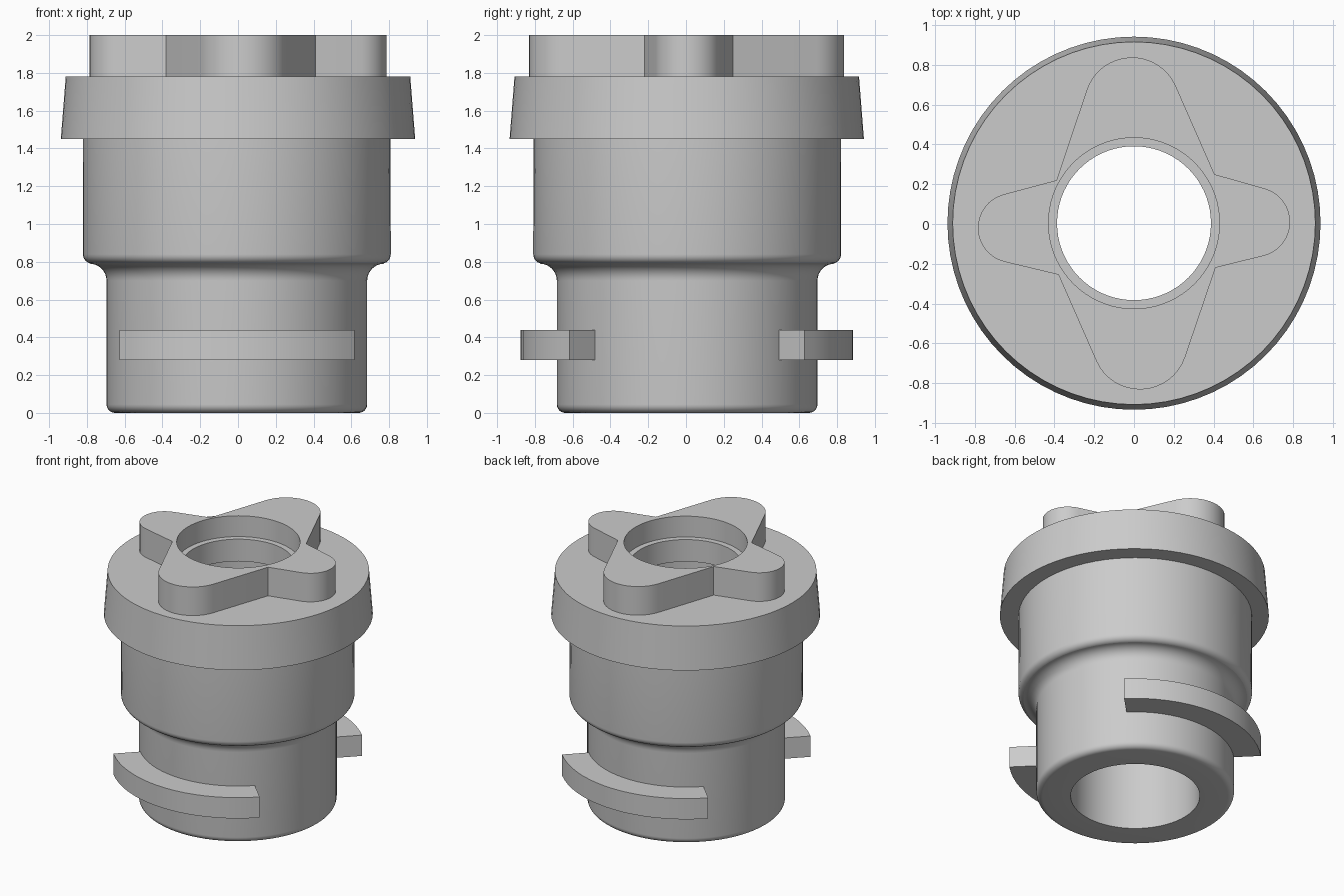
import bpy, bmesh
from math import sin, cos, pi, acos, atan2, hypot, radians

cube = bpy.data.objects.get("Cube")
if cube:
    bpy.data.objects.remove(cube, do_unlink=True)

grey = bpy.data.materials.new("plain grey")
grey.use_nodes = True
grey.diffuse_color = (0.6, 0.6, 0.6, 1)
grey.node_tree.nodes["Principled BSDF"].inputs["Base Color"].default_value = (0.6, 0.6, 0.6, 1)

SEGMENTS = 72


def arc(cx, cy, r, a0, a1, n):
    """Points along an arc, angles in radians."""
    return [(cx + r * cos(a0 + (a1 - a0) * i / n),
             cy + r * sin(a0 + (a1 - a0) * i / n)) for i in range(n + 1)]


def finish(name, bm, location=(0, 0, 0)):
    bmesh.ops.recalc_face_normals(bm, faces=bm.faces)
    mesh = bpy.data.meshes.new(name)
    bm.to_mesh(mesh)
    bm.free()
    mesh.materials.append(grey)
    ob = bpy.data.objects.new(name, mesh)
    ob.location = location
    bpy.context.collection.objects.link(ob)
    bpy.ops.object.select_all(action='DESELECT')
    ob.select_set(True)
    bpy.context.view_layer.objects.active = ob
    bpy.ops.object.shade_smooth_by_angle(angle=radians(32))
    return ob


def add_loop(bm, points):
    verts = [bm.verts.new(p) for p in points]
    return [bm.edges.new((verts[i - 1], verts[i])) for i in range(len(verts))]


def lathe(name, profile, location=(0, 0, 0)):
    """Revolve a closed (radius, height) profile around z."""
    bm = bmesh.new()
    edges = add_loop(bm, [(r, 0, z) for r, z in profile])
    bmesh.ops.spin(bm, geom=bm.verts[:] + edges, cent=(0, 0, 0), axis=(0, 0, 1),
                   angle=2 * pi, steps=SEGMENTS, use_merge=True)
    bmesh.ops.remove_doubles(bm, verts=bm.verts, dist=1e-5)
    return finish(name, bm, location)


def prism(name, loops, z0, z1, location=(0, 0, 0)):
    """Extrude an outline, with optional inner holes, from z0 to z1."""
    bm = bmesh.new()
    edges = []
    for loop in loops:
        edges += add_loop(bm, [(x, y, z0) for x, y in loop])
    bmesh.ops.triangle_fill(bm, edges=edges, use_beauty=True)
    top = bmesh.ops.extrude_face_region(bm, geom=bm.faces[:], use_keep_orig=True)
    for v in top["geom"]:
        if isinstance(v, bmesh.types.BMVert):
            v.co.z = z1
    return finish(name, bm, location)


# Stepped shaft with rounded shoulder and straight bore
shaft = [(0.45, 1.67), (0.45, 0)]
shaft += arc(0.645, 0.045, 0.045, -pi / 2, 0, 6)
shaft += arc(0.78, 0.70, 0.09, pi, pi / 2, 8)
shaft += arc(0.765, 0.84, 0.05, -pi / 2, 0, 6)
shaft += [(0.813, 1.6)]
lathe("stepped_shaft", shaft, (-0.006, 0.006, 0))

# Tapered flange with the inner lip of the opening
lathe("tapered_flange", [(0.47, 1.45), (0.938, 1.45), (0.912, 1.78), (0.43, 1.78),
                         (0.43, 1.84), (0.387, 1.84), (0.387, 1.67), (0.47, 1.67)],
      (0, 0.004, 0))

# Four-lobed drive plate: round lobes joined by tangent lines to the notches
lobes = [(0.61, 0.01, 0.175), (-0.01, 0.598, 0.24), (-0.61, -0.02, 0.175), (0.03, -0.592, 0.24)]
notches = [(0.41, -0.22), (0.405, 0.25), (-0.39, 0.22), (-0.38, -0.255)]
outline = []
for i, (cx, cy, r) in enumerate(lobes):
    (px, py), (qx, qy) = notches[i], notches[(i + 1) % 4]
    start = atan2(py - cy, px - cx) + acos(r / hypot(px - cx, py - cy))
    end = atan2(qy - cy, qx - cx) - acos(r / hypot(qx - cx, qy - cy))
    outline.append((px, py))
    outline += arc(cx, cy, r, start, start + (end - start) % (2 * pi), 16)
opening = [(x, y + 0.004) for x, y in arc(0, 0, 0.43, 0, 2 * pi, SEGMENTS)[:-1]]
prism("lobed_drive_plate", [outline, opening], 1.78, 2.0)

# Pair of quarter-turn locking lugs
for name, mid in (("front_lug", -pi / 2), ("back_lug", pi / 2)):
    a, b = mid - pi / 4, mid + pi / 4
    ring = arc(0, 0, 0.88, a, b, 18) + arc(0, 0, 0.66, b, a, 18)
    prism(name, [ring], 0.28, 0.44, (-0.006, 0.005, 0))
